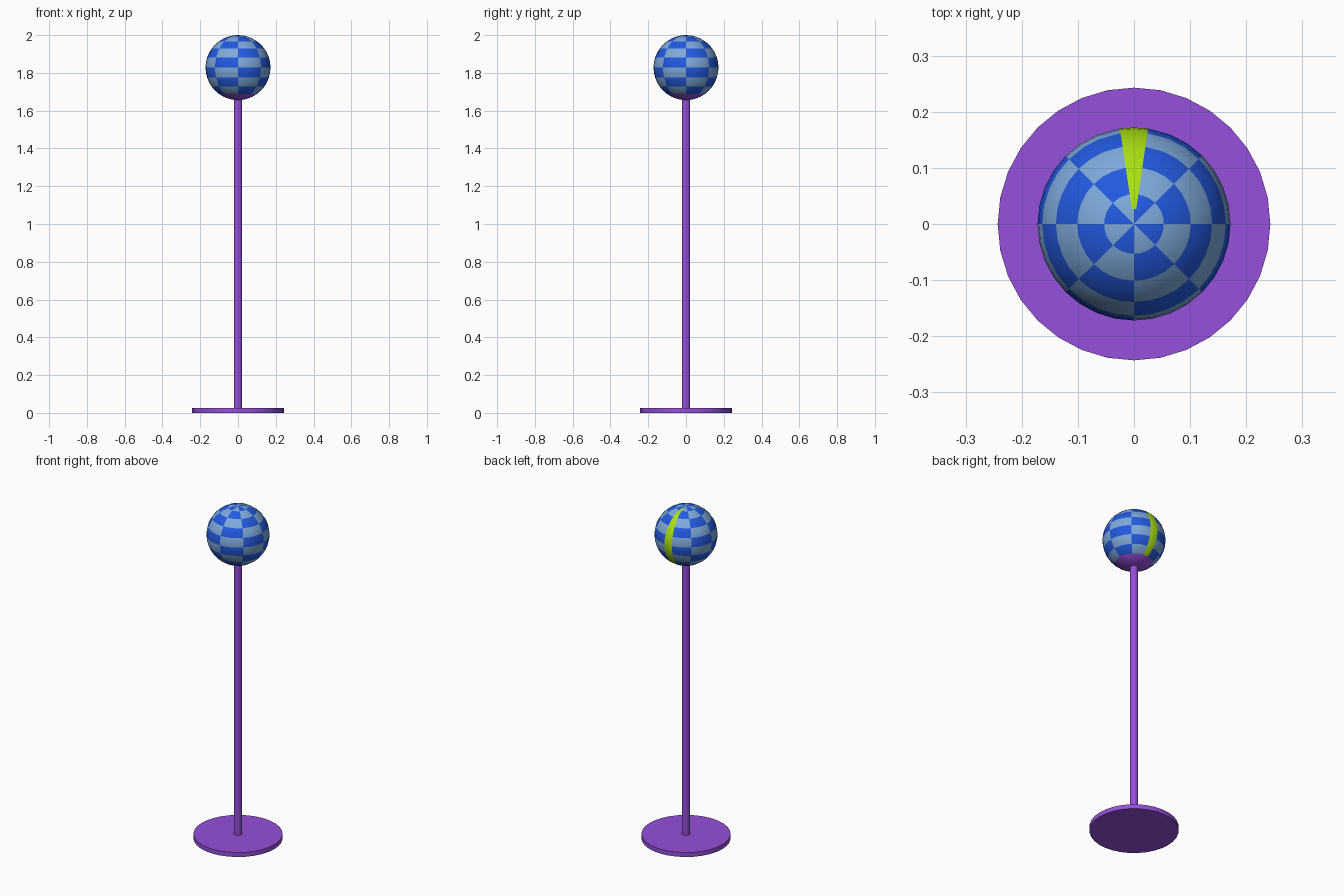
import bpy, bmesh, math

if "Cube" in bpy.data.objects:
    bpy.data.objects.remove(bpy.data.objects["Cube"])

R, CZ = 0.172, 1.828          # ball radius and centre height


def material(name, rgb):
    m = bpy.data.materials.new(name)
    m.diffuse_color = (*rgb, 1)
    m.use_nodes = True
    m.node_tree.nodes["Principled BSDF"].inputs["Base Color"].default_value = m.diffuse_color
    return m


purple = material("purple", (0.30, 0.08, 0.70))
dark_blue = material("dark blue", (0.017, 0.102, 0.75))
light_blue = material("light blue", (0.205, 0.40, 0.71))
lime = material("lime", (0.40, 0.75, 0.006))


def cylinder(name, radius, z0, z1, sides):
    bpy.ops.mesh.primitive_cylinder_add(vertices=sides, radius=radius, depth=z1 - z0,
                                        location=(0, 0, (z0 + z1) / 2))
    ob = bpy.context.object
    ob.name = name
    ob.data.materials.append(purple)
    bpy.ops.object.shade_smooth_by_angle(angle=math.radians(30))


# Stand
cylinder("base", 0.243, 0, 0.027, 32)
cylinder("pole", 0.022, 0.02, CZ - R + 0.02, 32)

# Ball: 32 meridians, the two beside the back seam pulled in to frame the stripe
STRIPE = 8.4
lons = [i * 11.25 for i in range(32)]
lons[7], lons[9] = 90 - STRIPE, 90 + STRIPE
RINGS = 20

bm = bmesh.new()
top = bm.verts.new((0, 0, CZ + R))
bottom = bm.verts.new((0, 0, CZ - R))
rings = []
for r in range(1, RINGS):
    p = math.pi * r / RINGS
    rings.append([bm.verts.new((R * math.sin(p) * math.cos(math.radians(a)),
                                R * math.sin(p) * math.sin(math.radians(a)),
                                CZ + R * math.cos(p))) for a in lons])


def colour(ring, seg):
    if ring >= 16:                      # holder cup under the ball
        return 0
    if seg in (7, 8) and ring >= 1:     # stripe down the back
        return 3
    return 1 if (ring // 2 + seg // 4) % 2 else 2   # checks


for ring in range(RINGS):
    for s in range(32):
        t = (s + 1) % 32
        if ring == 0:
            vs = (top, rings[0][s], rings[0][t])
        elif ring == RINGS - 1:
            vs = (rings[-1][s], bottom, rings[-1][t])
        else:
            a, b = rings[ring - 1], rings[ring]
            vs = (a[s], b[s], b[t], a[t])
        f = bm.faces.new(vs)
        f.material_index = colour(ring, s)
        f.smooth = True
bm.normal_update()
mesh = bpy.data.meshes.new("ball")
bm.to_mesh(mesh)
bm.free()
for m in (purple, dark_blue, light_blue, lime):
    mesh.materials.append(m)
bpy.context.collection.objects.link(bpy.data.objects.new("ball", mesh))
